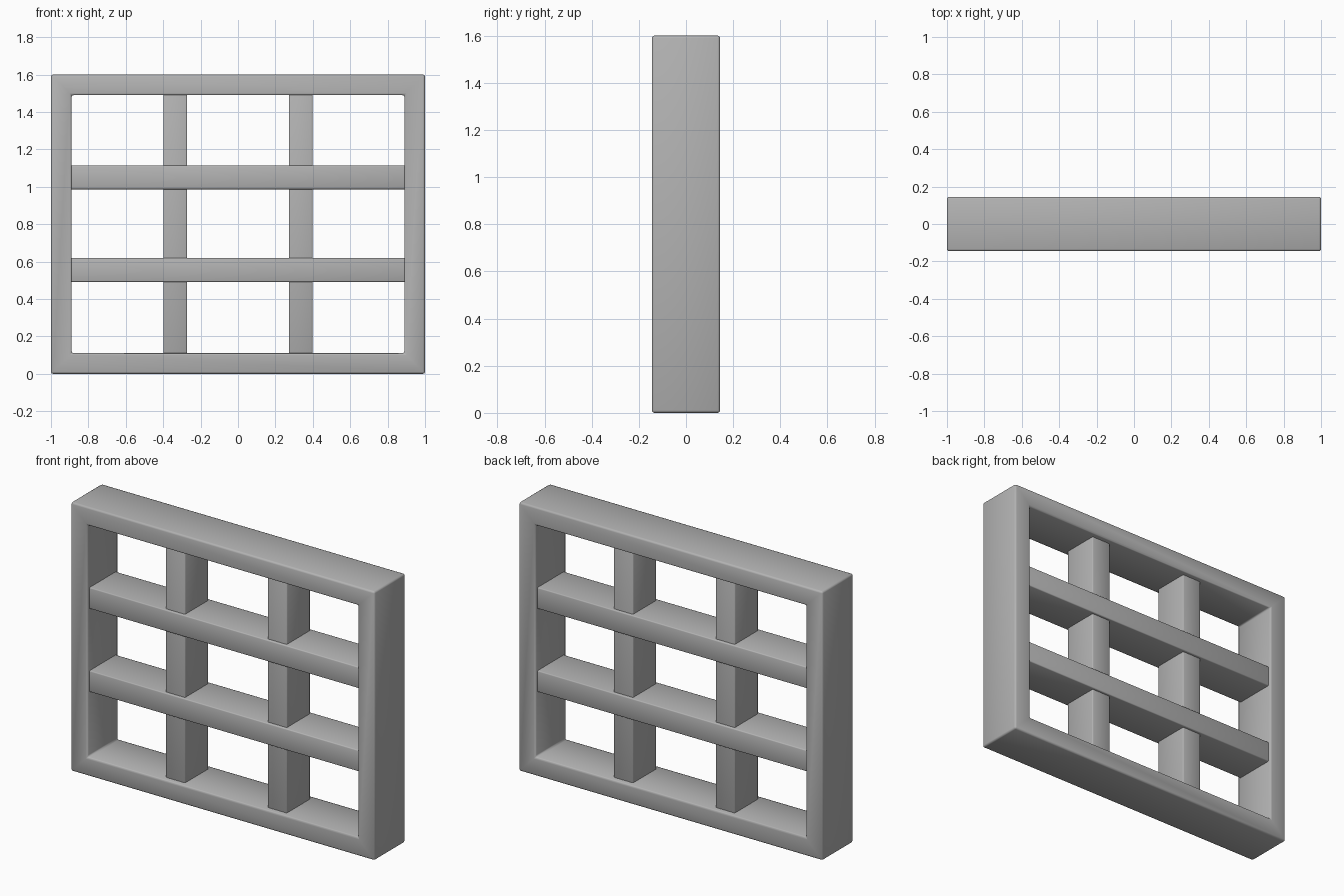
import bpy
import bmesh
import math

cube = bpy.data.objects.get("Cube")
if cube:
    bpy.data.objects.remove(cube, do_unlink=True)

WIDTH, HEIGHT, DEPTH = 2.0, 1.6, 0.29
RIM = 0.11       # frame thickness
BAR = 0.127      # bar thickness
EMBED = 0.02     # how far bar ends sink into the frame

# Single plain grey
grey = bpy.data.materials.new("plain_grey")
grey.use_nodes = True
colour = (0.45, 0.45, 0.45, 1.0)
grey.diffuse_color = colour
grey.node_tree.nodes["Principled BSDF"].inputs["Base Color"].default_value = colour


def finish(name, bm, bevel):
    """Turn a bmesh into a softly bevelled, smooth shaded object."""
    bmesh.ops.recalc_face_normals(bm, faces=bm.faces)
    mesh = bpy.data.meshes.new(name)
    bm.to_mesh(mesh)
    bm.free()
    mesh.materials.append(grey)
    mesh.shade_smooth()
    obj = bpy.data.objects.new(name, mesh)
    bpy.context.collection.objects.link(obj)
    mod = obj.modifiers.new("soft_edges", "BEVEL")
    mod.width = bevel
    mod.segments = 2
    mod.limit_method = "ANGLE"
    mod.angle_limit = math.radians(30)
    return obj


def bar(name, centre, size):
    bm = bmesh.new()
    bmesh.ops.create_cube(bm, size=1)
    bmesh.ops.scale(bm, vec=size, verts=bm.verts)
    bmesh.ops.translate(bm, vec=centre, verts=bm.verts)
    return finish(name, bm, 0.006)


# Outer frame: a rectangular section carried round four mitred corners
bm = bmesh.new()
rings = []
for sx, sz in ((-1, -1), (1, -1), (1, 1), (-1, 1)):
    ring = []
    for inset, sy in ((0, -1), (0, 1), (RIM, 1), (RIM, -1)):
        ring.append(bm.verts.new((sx * (WIDTH / 2 - inset), sy * DEPTH / 2,
                                  HEIGHT / 2 + sz * (HEIGHT / 2 - inset))))
    rings.append(ring)
for i in range(4):
    a, b = rings[i], rings[(i + 1) % 4]
    for j in range(4):
        k = (j + 1) % 4
        bm.faces.new((a[j], a[k], b[k], b[j]))
finish("outer_frame", bm, 0.011)

# Horizontal bars
inner_width = WIDTH - 2 * RIM + 2 * EMBED
for label, z in (("lower", 0.555), ("upper", 1.05)):
    bar(label + "_crossbar", (0, 0, z), (inner_width, 0.25, BAR))

# Vertical bars, slightly shallower
inner_height = HEIGHT - 2 * RIM + 2 * EMBED
for label, side in (("left", 1), ("right", -1)):
    bar(label + "_upright", (side * 0.335, 0, HEIGHT / 2), (BAR, 0.22, inner_height))
